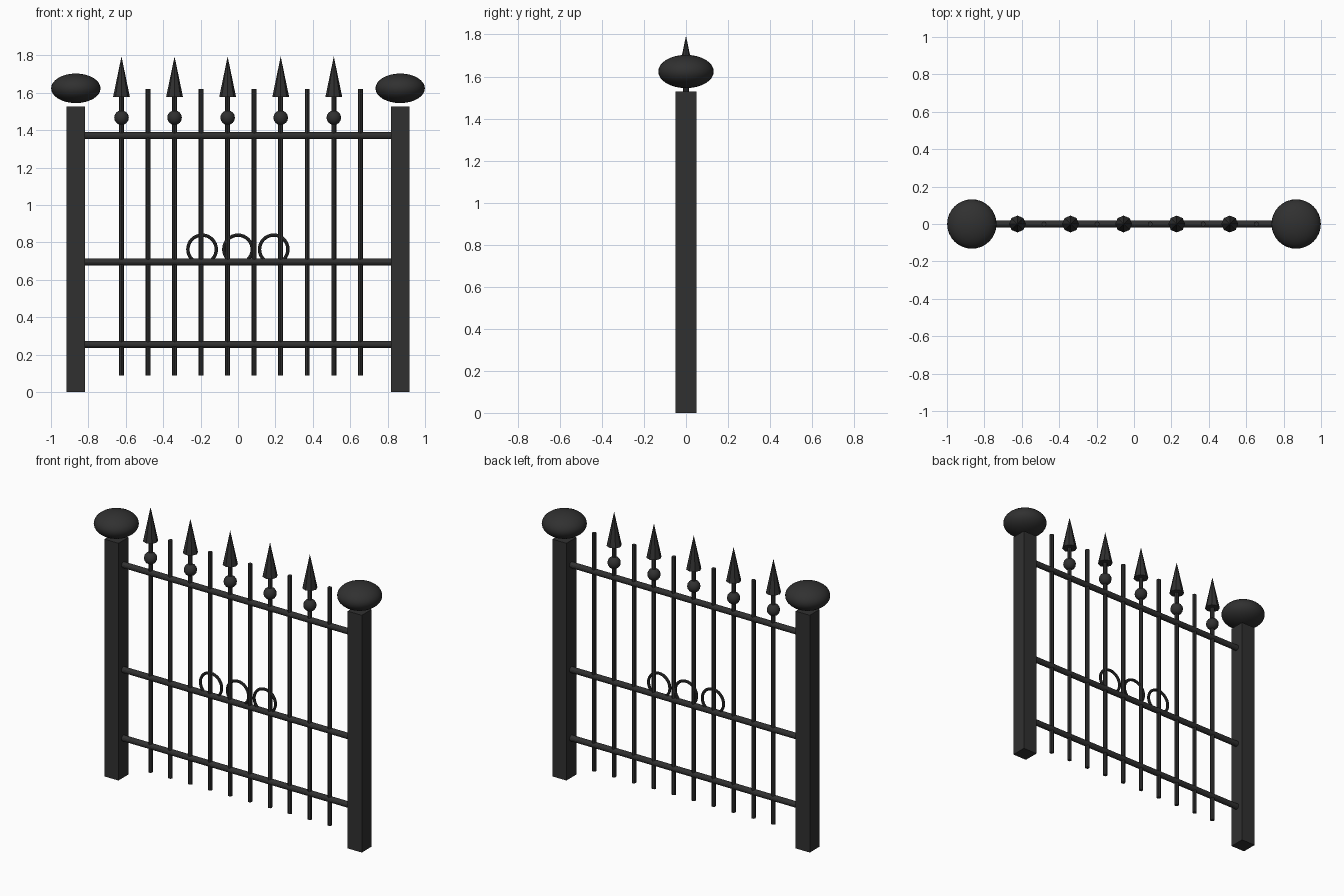
import bpy
import math

if "Cube" in bpy.data.objects:
    bpy.data.objects.remove(bpy.data.objects["Cube"])

iron = bpy.data.materials.new("dark_iron")
iron.diffuse_color = (0.03, 0.03, 0.03, 1)
iron.use_nodes = True
iron.node_tree.nodes["Principled BSDF"].inputs["Base Color"].default_value = iron.diffuse_color


def finish(name, smooth=False):
    ob = bpy.context.object
    ob.name = name
    ob.data.materials.append(iron)
    if smooth:
        bpy.ops.object.shade_smooth_by_angle(angle=math.radians(40))
    return ob


def rod(name, loc, radius, length, rot=(0, 0, 0), sides=8):
    bpy.ops.mesh.primitive_cylinder_add(vertices=sides, radius=radius, depth=length,
                                        location=loc, rotation=rot)
    return finish(name)


def ball(name, loc, rx, rz, seg, rings):
    bpy.ops.mesh.primitive_uv_sphere_add(segments=seg, ring_count=rings, radius=1, location=loc)
    bpy.context.object.scale = (rx, rx, rz)
    bpy.ops.object.transform_apply(location=False, rotation=False, scale=True)
    return finish(name, True)


# Posts with flattened ball caps floating just above
for side, x in (("left", -0.867), ("right", 0.867)):
    bpy.ops.mesh.primitive_cube_add(size=1, location=(x, 0, 0.764))
    bpy.context.object.scale = (0.1, 0.1, 1.528)
    bpy.ops.object.transform_apply(location=False, rotation=False, scale=True)
    finish(side + "_post")
    ball(side + "_post_cap", (x, 0, 1.624), 0.132, 0.079, 32, 16)

# Horizontal rails
for name, z in (("bottom_rail", 0.255), ("middle_rail", 0.696), ("top_rail", 1.371)):
    rod(name, (0, 0, z), 0.0187, 1.66, (0, math.pi / 2, 0), 12)

# Upright bars, every second one with a knob and spear point
for i in range(10):
    x = -0.623 + i * 0.1419
    rod(f"bar_{i + 1}", (x, 0, 0.854), 0.0133, 1.532)
    if i % 2 == 0:
        ball(f"knob_{i + 1}", (x, 0, 1.467), 0.039, 0.039, 16, 8)
        bpy.ops.mesh.primitive_cone_add(vertices=8, radius1=0.045, radius2=0, depth=0.217,
                                        location=(x, 0, 1.686))
        finish(f"spear_point_{i + 1}")

# Ornamental rings resting in the middle rail
for i, x in enumerate((-0.192, 0, 0.191)):
    bpy.ops.mesh.primitive_torus_add(major_radius=0.076, minor_radius=0.009, major_segments=32,
                                     minor_segments=8, location=(x, 0, 0.763),
                                     rotation=(math.pi / 2, 0, 0))
    finish(f"ring_{i + 1}", True)
